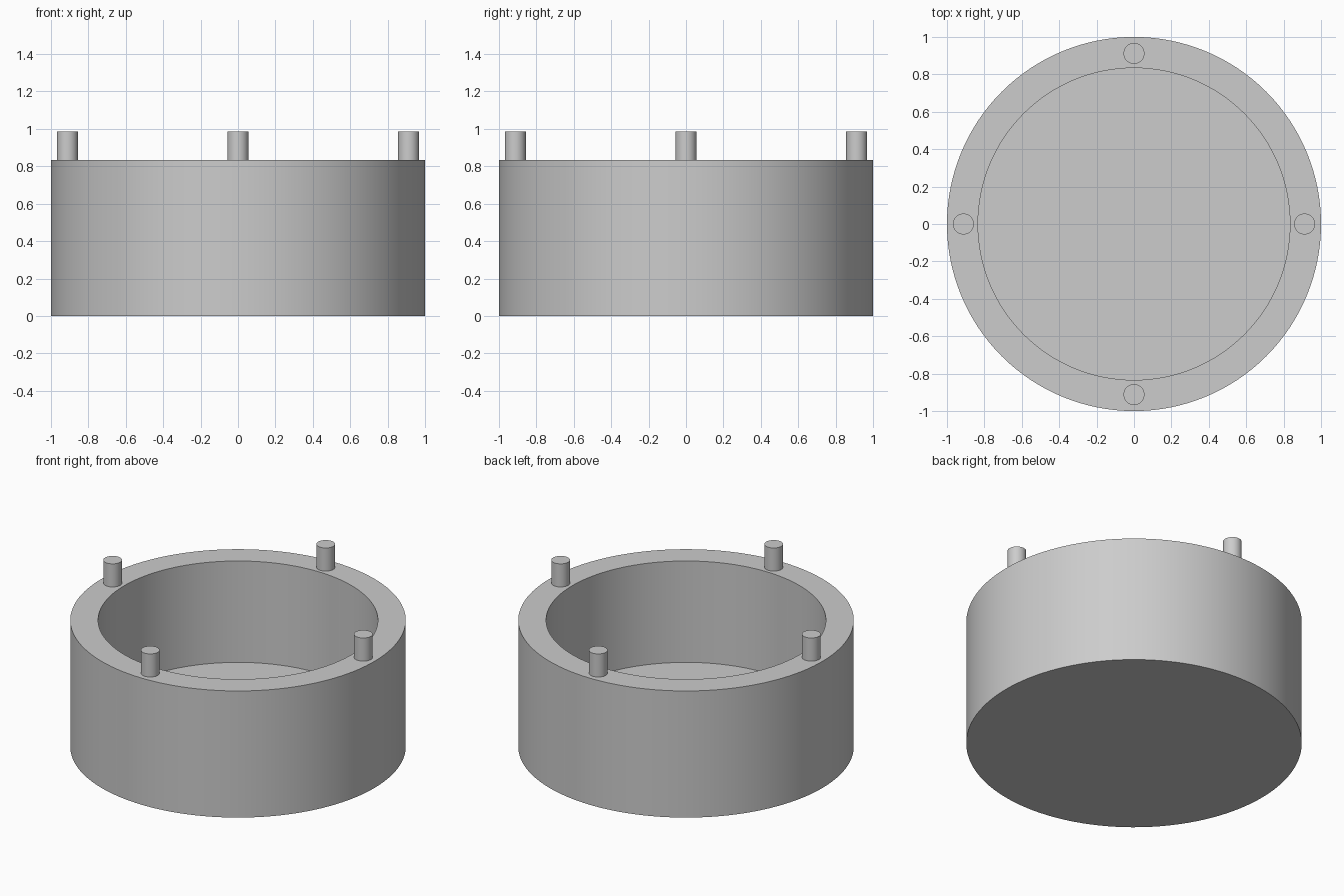
import bpy
import bmesh
from math import tau, radians, cos, sin
from mathutils import Vector

default_cube = bpy.data.objects.get("Cube")
if default_cube:
    bpy.data.objects.remove(default_cube, do_unlink=True)

# Single plain grey finish
grey = bpy.data.materials.new("light_grey")
grey.use_nodes = True
colour = (0.604, 0.604, 0.604, 1)
grey.diffuse_color = colour
grey.node_tree.nodes["Principled BSDF"].inputs["Base Color"].default_value = colour


def lathe(name, profile, steps, location=(0, 0, 0)):
    """Spin an (r, z) profile around the z axis into a closed solid."""
    bm = bmesh.new()
    verts = [bm.verts.new((r, 0, z)) for r, z in profile]
    edges = [bm.edges.new(pair) for pair in zip(verts, verts[1:])]
    bmesh.ops.spin(bm, geom=verts + edges, cent=(0, 0, 0), axis=(0, 0, 1),
                   angle=tau, steps=steps)
    bmesh.ops.remove_doubles(bm, verts=bm.verts, dist=0.0001)
    bmesh.ops.recalc_face_normals(bm, faces=bm.faces)
    mesh = bpy.data.meshes.new(name)
    bm.to_mesh(mesh)
    bm.free()
    mesh.materials.append(grey)
    obj = bpy.data.objects.new(name, mesh)
    obj.location = location
    bpy.context.collection.objects.link(obj)
    bpy.ops.object.select_all(action='DESELECT')
    obj.select_set(True)
    bpy.context.view_layer.objects.active = obj
    bpy.ops.object.shade_smooth_by_angle(angle=radians(30))
    return obj


radius, height, wall = 1.0, 0.833, 0.166
peg_radius, peg_ring, peg_top = 0.056, 0.912, 0.985
peg_base = height - 0.05

# Open cup with a thick wall and floor
inner = radius - wall
lathe("cup_body", [(0, 0), (radius, 0), (radius, height), (inner, height),
                   (inner, wall), (0, wall)], 128)

# Four locating pegs standing on the rim
for i, side in enumerate(("left", "back", "right", "front")):
    a = i * tau / 4
    lathe(f"{side}_peg",
          [(0, 0), (peg_radius, 0), (peg_radius, peg_top - peg_base),
           (0, peg_top - peg_base)], 48,
          Vector((peg_ring * cos(a), peg_ring * sin(a), peg_base)))
